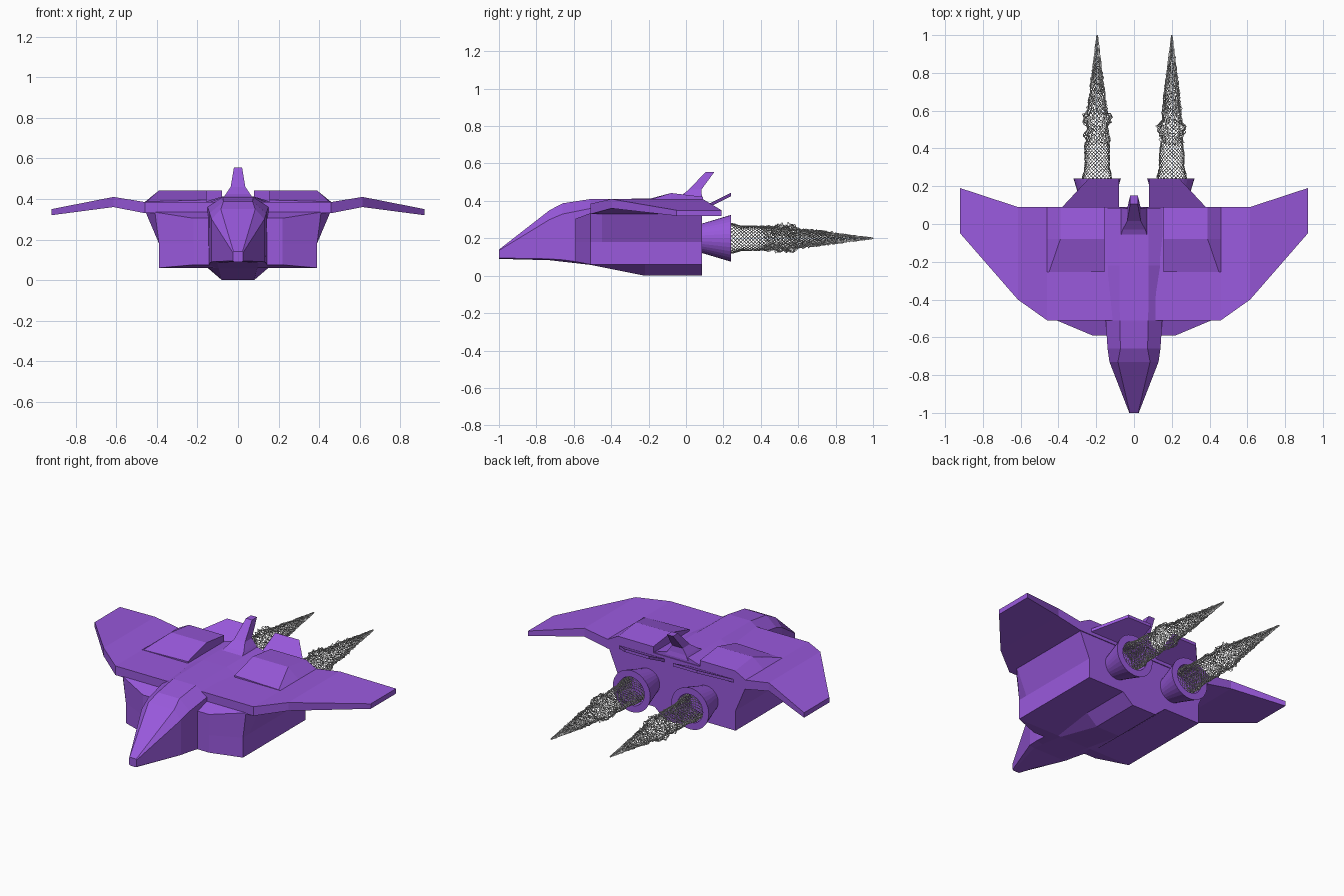
import bpy, bmesh, math, random
from mathutils import Vector

if "Cube" in bpy.data.objects:
    bpy.data.objects.remove(bpy.data.objects["Cube"])

purple = bpy.data.materials.new("purple_hull")
purple.diffuse_color = (0.32, 0.10, 0.72, 1)
purple.use_nodes = True
purple.node_tree.nodes["Principled BSDF"].inputs["Base Color"].default_value = purple.diffuse_color


def make_object(name, bm, mirror=False, coloured=True):
    bmesh.ops.recalc_face_normals(bm, faces=bm.faces)
    me = bpy.data.meshes.new(name)
    bm.to_mesh(me)
    bm.free()
    ob = bpy.data.objects.new(name, me)
    bpy.context.collection.objects.link(ob)
    if coloured:
        me.materials.append(purple)
    if mirror:
        ob.modifiers.new("mirror", 'MIRROR').use_axis[0] = True
    return ob


def loft(name, rings, mirror=False, cap=True, closed=False):
    """Skin equal-length rings of points."""
    bm = bmesh.new()
    vs = [[bm.verts.new(p) for p in r] for r in rings]
    n = len(vs[0])
    pairs = list(zip(vs, vs[1:])) + ([(vs[-1], vs[0])] if closed else [])
    for a, b in pairs:
        for j in range(n):
            k = (j + 1) % n
            bm.faces.new((a[j], a[k], b[k], b[j]))
    if cap:
        bm.faces.new(vs[0])
        bm.faces.new(vs[-1])
    return make_object(name, bm, mirror)


def both_sides(y, half):
    return [(x, y, z) for x, z in half] + [(-x, y, z) for x, z in reversed(half)]


def circle(cx, y, cz, r, n, turn=0.0):
    return [(cx + r * math.cos(math.tau * (i + turn) / n), y,
             cz + r * math.sin(math.tau * (i + turn) / n)) for i in range(n)]


# Central fuselage: nose, cockpit roof, spine and keel (half sections keel -> roof)
loft("fuselage", [both_sides(y, h) for y, h in (
    (-1.00, [(.020, .09), (.025, .095), (.025, .135), (.022, .14)]),
    (-0.73, [(.100, .083), (.130, .09), (.130, .30), (.085, .35)]),
    (-0.66, [(.100, .075), (.138, .085), (.140, .33), (.072, .387)]),
    (-0.51, [(.095, .058), (.150, .065), (.150, .36), (.075, .41)]),
    (-0.22, [(.080, .00), (.150, .06), (.150, .38), (.078, .412)]),
    (0.085, [(.080, .00), (.150, .06), (.150, .39), (.078, .412)]),
)])

# Engine pods with chamfered intakes
def pod_section(y, inner, outer, wide, bottom, top):
    return [(inner, y, bottom), (outer, y, bottom), (outer, y, .18), (wide, y, top), (inner, y, top)]

pod = loft("engine_pod", [
    pod_section(-0.59, .05, .22, .22, .075, .305),
    pod_section(-0.51, .05, .39, .41, .06, .335),
    pod_section(-0.45, .05, .39, .46, .06, .345),
    pod_section(0.085, .05, .39, .46, .06, .345)], mirror=True)

# Gull wings: stations of (x, front y, back y, bottom z, top z)
loft("wing", [[(x, f, lo), (x, b, lo), (x, b, hi), (x, f, hi)] for x, f, b, lo, hi in (
    (.00, -0.51, .09, .33, .385),
    (.46, -0.51, .09, .33, .385),
    (.615, -0.40, .09, .36, .41),
    (.92, -0.05, .19, .32, .35))], mirror=True)

# Raised engine covers on the deck
loft("engine_cover", [
    [(.155, -.255, .37), (.46, -.255, .37), (.46, -.255, .385), (.45, -.255, .387), (.155, -.255, .395)],
    [(.155, -.08, .37), (.46, -.08, .37), (.46, -.08, .385), (.39, -.08, .442), (.155, -.08, .442)],
    [(.155, .09, .37), (.46, .09, .37), (.46, .09, .385), (.39, .09, .422), (.155, .09, .422)]],
    mirror=True)

# Thin tilted tail flaps above the nozzles
flap = [(.08, .06, .335), (.38, .06, .335), (.38, .09, .35), (.24, .24, .425), (.08, .24, .425)]
loft("tail_flap", [flap, [(x, y, z + .018) for x, y, z in flap]], mirror=True)

# Swept tail fin
loft("tail_fin", [[(-w, b, z), (w, b, z), (w, f, z2), (-w, f, z2)] for w, f, b, z, z2 in (
    (.075, -.08, .09, .40, .40),
    (.060, -.03, .085, .425, .425),
    (.036, .015, .082, .46, .46),
    (.020, .105, .152, .555, .555))])

# Hollow flared nozzles
loft("nozzle", [circle(.195, y, .2, r, 32) for y, r in (
    (.06, .075), (.09, .08), (.24, .125), (.24, .085), (.13, .075), (.13, .02), (.06, .02))],
    mirror=True, cap=False, closed=True)


# Exhaust plumes: frayed diamond lattice of fine wire
def plume(name, cx, bulge, seed):
    rng = random.Random(seed)
    prof = [(.14, .07), (.25, .078), (.30, .065), (bulge - .13, .066), (bulge - .04, .054),
            (bulge - .01, .07), (bulge + .02, .068), (bulge + .05, .05), (.68, .04),
            (.72, .036), (.85, .019), (1.0, .002)]
    rows, n = 90, 22
    bm = bmesh.new()
    vs = []
    for i in range(rows + 1):
        y = .14 + .86 * i / rows
        for (y0, r0), (y1, r1) in zip(prof, prof[1:]):
            if y0 <= y <= y1 + 1e-6:
                r = r0 + (r1 - r0) * (y - y0) / (y1 - y0)
                break
        fray = .02 if y < .42 else .11
        row = []
        for p in circle(0, 0, 0, r, n, .5 * (i % 2)):
            k = 1 + rng.gauss(0, fray)
            yy = min(1.0, y + rng.uniform(-.06, .06) * fray)
            row.append(bm.verts.new((cx + p[0] * k, yy, .2 + p[2] * k)))
        vs.append(row)
    for i in range(rows - 1):
        for j in range(n):
            a = j + i % 2
            bm.faces.new((vs[i][j], vs[i + 1][a % n], vs[i + 2][j], vs[i + 1][(a - 1) % n]))
    ob = make_object(name, bm, coloured=False)
    wire = ob.modifiers.new("wire", 'WIREFRAME')
    wire.thickness = .004
    wire.use_even_offset = False
    wire.use_boundary = True


plume("left_plume", -.195, .55, 3)
plume("right_plume", .2, .50, 8)
